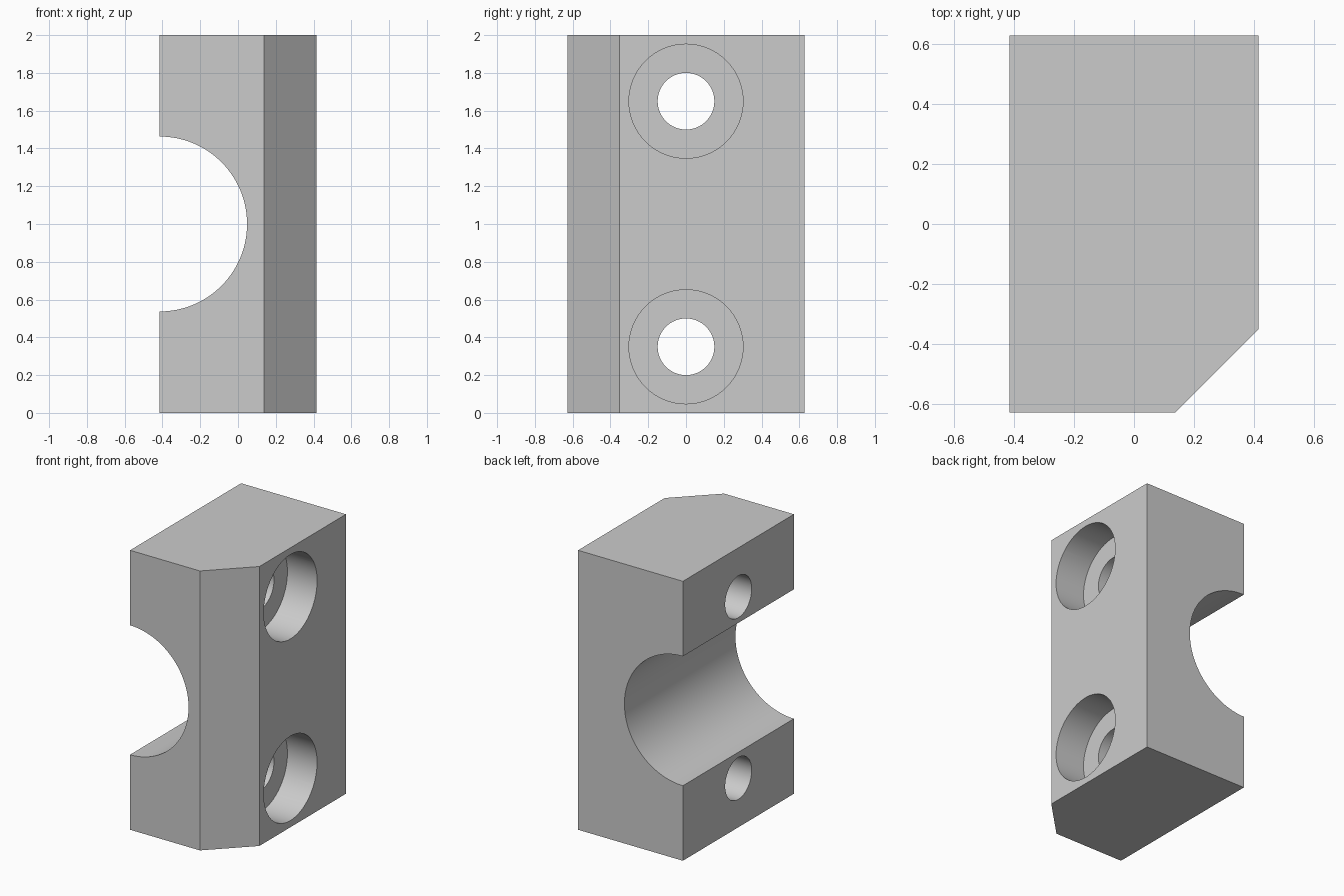
import bpy, bmesh
from math import pi, radians
from mathutils import Matrix

if "Cube" in bpy.data.objects:
    bpy.data.objects.remove(bpy.data.objects["Cube"], do_unlink=True)

HX, HY, HEIGHT, CHAMFER = 0.415, 0.628, 2.0, 0.277

grey = bpy.data.materials.new("light grey")
grey.use_nodes = True
grey.diffuse_color = (0.6, 0.6, 0.6, 1)
grey.node_tree.nodes["Principled BSDF"].inputs["Base Color"].default_value = grey.diffuse_color


def make_object(name, bm):
    bmesh.ops.recalc_face_normals(bm, faces=bm.faces)
    mesh = bpy.data.meshes.new(name)
    bm.to_mesh(mesh)
    bm.free()
    mesh.materials.append(grey)
    obj = bpy.data.objects.new(name, mesh)
    bpy.context.collection.objects.link(obj)
    return obj


def cut_cylinder(target, name, radius, length, centre, axis, segments=64):
    """Subtract a cylinder lying along the x or y axis from the target."""
    turn = Matrix.Rotation(pi / 2, 4, "Y" if axis == "x" else "X")
    bm = bmesh.new()
    bmesh.ops.create_cone(bm, cap_ends=True, segments=segments, radius1=radius,
                          radius2=radius, depth=length,
                          matrix=Matrix.Translation(centre) @ turn)
    cutter = make_object(name, bm)
    cutter.hide_render = True
    mod = target.modifiers.new(name, "BOOLEAN")
    mod.operation, mod.solver, mod.object = "DIFFERENCE", "EXACT", cutter
    bpy.context.view_layer.objects.active = target
    bpy.ops.object.modifier_apply(modifier=mod.name)
    bpy.data.objects.remove(cutter, do_unlink=True)


# Block with one chamfered vertical edge
outline = [(-HX, -HY), (HX - CHAMFER, -HY), (HX, -HY + CHAMFER), (HX, HY), (-HX, HY)]
bm = bmesh.new()
base = bm.faces.new([bm.verts.new((x, y, 0)) for x, y in outline])
top = bmesh.ops.extrude_face_region(bm, geom=[base])["geom"]
bmesh.ops.translate(bm, vec=(0, 0, HEIGHT),
                    verts=[v for v in top if isinstance(v, bmesh.types.BMVert)])
block = make_object("clamp_block", bm)

# Half-round channel running front to back
cut_cylinder(block, "channel_cutter", 0.463, 3, (-HX, 0, HEIGHT / 2), "y", 128)

# Counterbored screw holes, above and below the channel
BORE_DEPTH = 0.235
for z in (0.35, HEIGHT - 0.35):
    cut_cylinder(block, "screw_hole_cutter", 0.15, 2, (0, 0, z), "x")
    cut_cylinder(block, "counterbore_cutter", 0.302, 2 * BORE_DEPTH, (HX, 0, z), "x")

# Smooth round walls, sharp machined edges
bpy.ops.object.select_all(action="DESELECT")
block.select_set(True)
bpy.context.view_layer.objects.active = block
bpy.ops.object.shade_smooth_by_angle(angle=radians(30))
